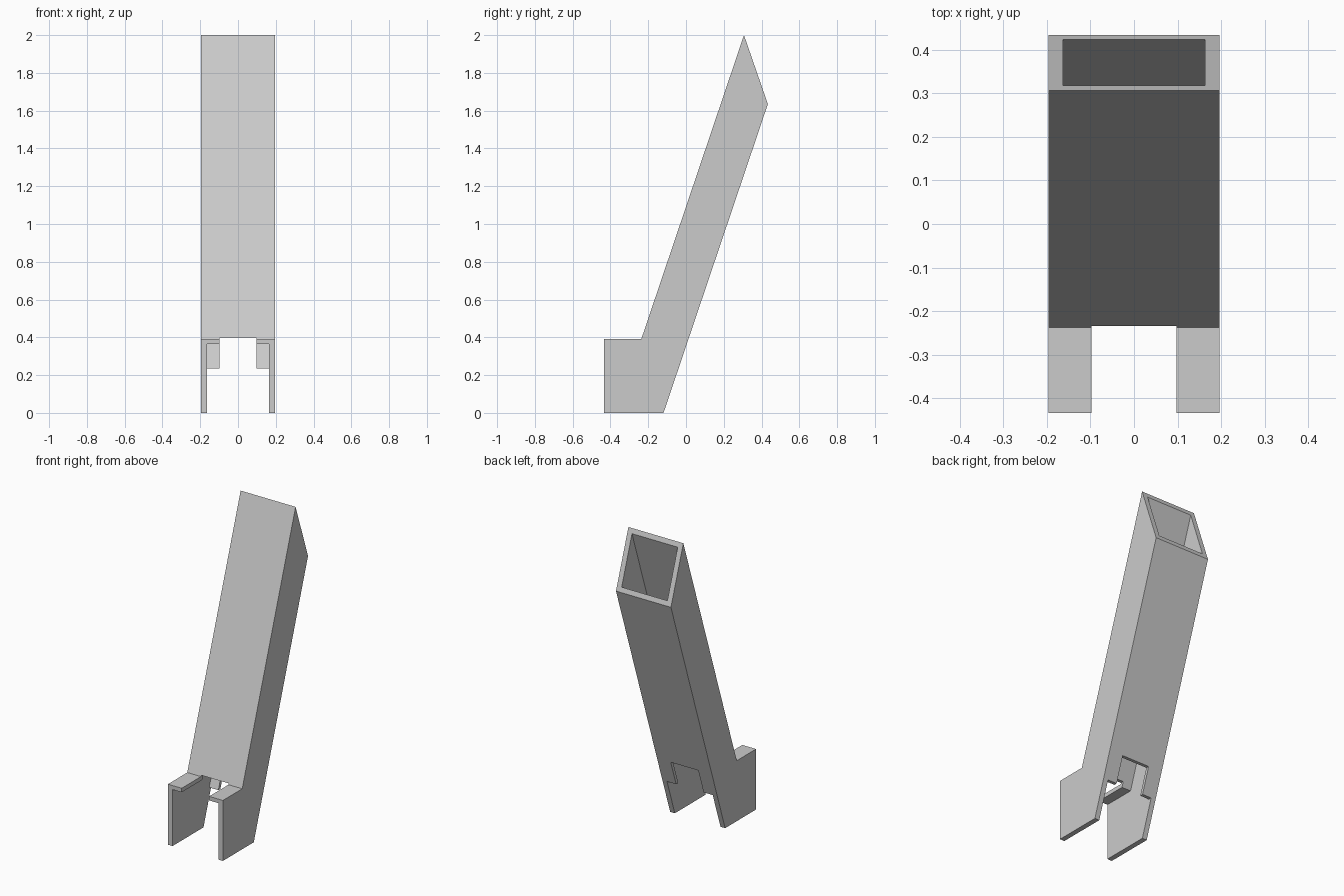
import bpy, bmesh

if "Cube" in bpy.data.objects:
    bpy.data.objects.remove(bpy.data.objects["Cube"])

SLOPE = 2.96      # rise of the tube per unit of depth
WALL = 0.0207     # front and back wall thickness, measured along y


def front(z):
    return -0.237 + (z - 0.39) / SLOPE


def back(z):
    return -0.119 + z / SLOPE


def prism(name, profile, half_width):
    """Extrude a (y, z) profile symmetrically along x."""
    bm = bmesh.new()
    face = bm.faces.new([bm.verts.new((-half_width, y, z)) for y, z in profile])
    ext = bmesh.ops.extrude_face_region(bm, geom=[face])
    moved = [v for v in ext["geom"] if isinstance(v, bmesh.types.BMVert)]
    bmesh.ops.translate(bm, verts=moved, vec=(2 * half_width, 0, 0))
    bmesh.ops.recalc_face_normals(bm, faces=bm.faces)
    mesh = bpy.data.meshes.new(name)
    bm.to_mesh(mesh)
    bm.free()
    obj = bpy.data.objects.new(name, mesh)
    bpy.context.collection.objects.link(obj)
    return obj


grey = bpy.data.materials.new("light grey")
grey.diffuse_color = (0.6, 0.6, 0.6, 1)
grey.use_nodes = True
grey.node_tree.nodes["Principled BSDF"].inputs["Base Color"].default_value = grey.diffuse_color

# Slanted tube with its foot, as one solid outline
body = prism("slanted_tube", [
    (-0.434, 0), (back(0), 0), (back(1.635), 1.635),
    (front(2), 2), (front(0.39), 0.39), (-0.434, 0.39)], 0.196)
body.data.materials.append(grey)

# Hollow: tube bore, plus the open space between the foot plates
bore = prism("bore_cutter", [
    (-0.5, -0.1), (0.1, -0.1), (0.1, 0.235), (back(0.235) - WALL, 0.235),
    (back(2.2) - WALL, 2.2), (front(2.2) + WALL, 2.2),
    (front(0.364) + WALL, 0.364), (-0.5, 0.364)], 0.163)

# Slot through the foot flange and the lower back wall
slot = prism("slot_cutter", [
    (-0.5, 0.2), (0.2, 0.2), (0.2, 0.3975), (-0.5, 0.3975)], 0.098)

for cutter in (bore, slot):
    mod = body.modifiers.new(cutter.name, 'BOOLEAN')
    mod.operation = 'DIFFERENCE'
    mod.solver = 'EXACT'
    mod.object = cutter
    cutter.hide_render = True

# Bake the cuts and drop the cutters
bpy.context.view_layer.objects.active = body
body.select_set(True)
for cutter in (bore, slot):
    bpy.ops.object.modifier_apply(modifier=cutter.name)
    bpy.data.objects.remove(cutter)
